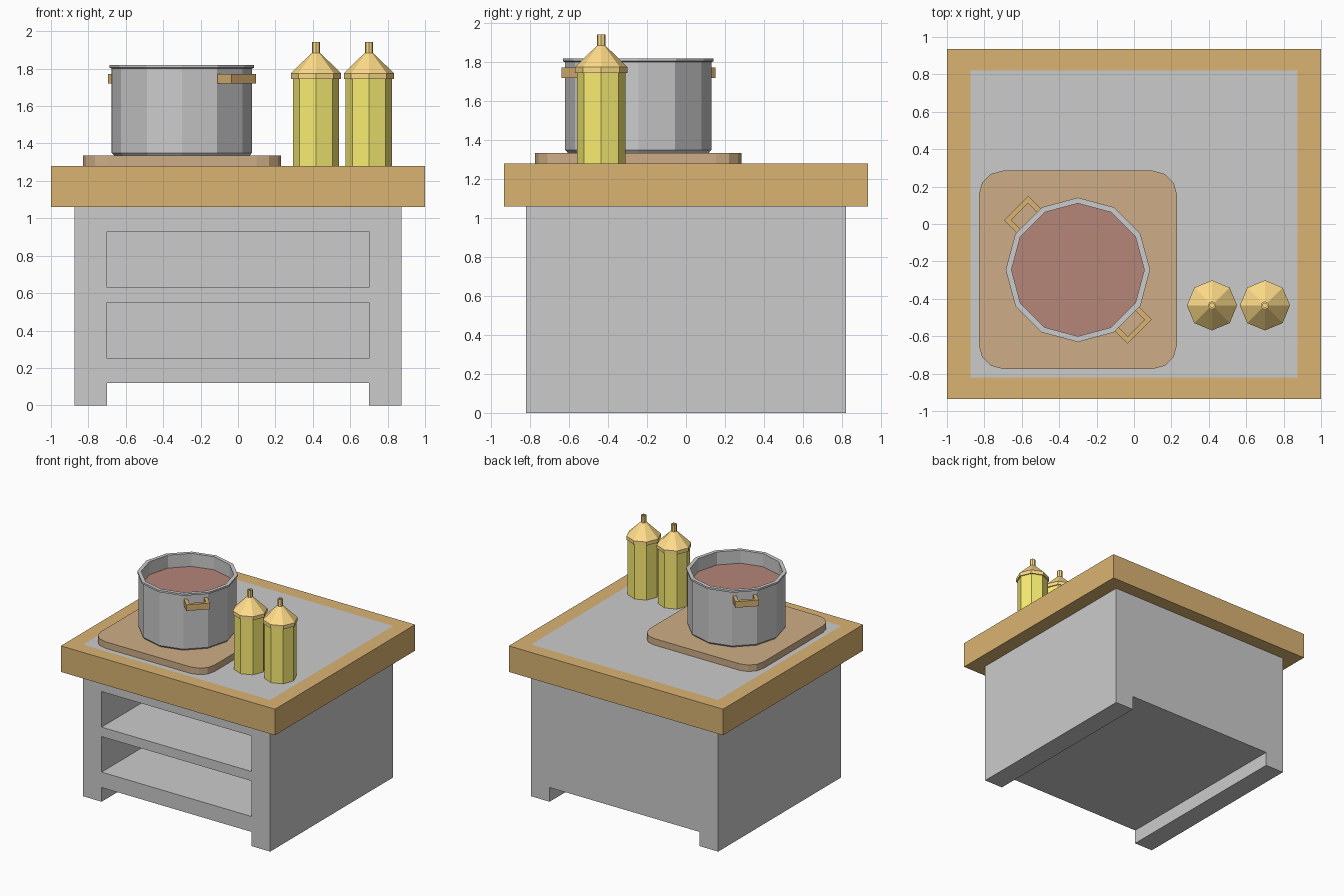
import bpy, bmesh
from math import cos, sin, pi, radians
from mathutils import Matrix

if "Cube" in bpy.data.objects:
    bpy.data.objects.remove(bpy.data.objects["Cube"])


def material(name, rgb):
    m = bpy.data.materials.new(name)
    m.diffuse_color = (*rgb, 1)
    m.use_nodes = True
    m.node_tree.nodes["Principled BSDF"].inputs["Base Color"].default_value = m.diffuse_color
    return m


WOOD = material("wood", (0.70, 0.455, 0.17))
BOARD = material("board_wood", (0.61, 0.42, 0.24))
POT = material("dark_metal", (0.62, 0.63, 0.65))
SOUP = material("soup", (0.46, 0.235, 0.19))
OIL = material("yellow_glass", (0.95, 0.85, 0.17))
CAP = material("cap_orange", (1.0, 0.72, 0.25))


def finish(name, bm, mat=None):
    bmesh.ops.recalc_face_normals(bm, faces=bm.faces)
    me = bpy.data.meshes.new(name)
    bm.to_mesh(me)
    bm.free()
    ob = bpy.data.objects.new(name, me)
    bpy.context.collection.objects.link(ob)
    if mat:
        me.materials.append(mat)
    return ob


def box(name, x0, x1, y0, y1, z0, z1, mat=None, corner=0):
    bm = bmesh.new()
    bmesh.ops.create_cube(bm, size=1)
    for v in bm.verts:
        v.co = ((x0 + x1) / 2 + v.co.x * (x1 - x0),
                (y0 + y1) / 2 + v.co.y * (y1 - y0),
                (z0 + z1) / 2 + v.co.z * (z1 - z0))
    if corner:
        upright = [e for e in bm.edges
                   if abs(e.verts[0].co.z - e.verts[1].co.z) > 1e-4]
        bmesh.ops.bevel(bm, geom=upright, offset=corner, segments=3,
                        profile=0.5, affect='EDGES')
    return finish(name, bm, mat)


def cut(ob, cutters):
    for c in cutters:
        m = ob.modifiers.new("cut", 'BOOLEAN')
        m.operation, m.solver, m.object = 'DIFFERENCE', 'EXACT', c
        bpy.context.view_layer.objects.active = ob
        bpy.ops.object.modifier_apply(modifier=m.name)
        bpy.data.objects.remove(c, do_unlink=True)


def lathe(name, profile, sides, x, y, mat):
    bm = bmesh.new()
    rings = []
    for r, z in profile:
        if r == 0:
            rings.append([bm.verts.new((x, y, z))] * sides)
        else:
            rings.append([bm.verts.new((x + r * cos(2 * pi * i / sides),
                                        y + r * sin(2 * pi * i / sides), z))
                          for i in range(sides)])
    for a, b in zip(rings, rings[1:]):
        for i in range(sides):
            j = (i + 1) % sides
            bm.faces.new(list(dict.fromkeys((a[i], a[j], b[j], b[i]))))
    return finish(name, bm, mat)


def prism(name, outline, z0, z1, mat, matrix):
    bm = bmesh.new()
    f = bm.faces.new([bm.verts.new((px, py, z0)) for px, py in outline])
    ext = bmesh.ops.extrude_face_region(bm, geom=[f])["geom"]
    bmesh.ops.translate(bm, vec=(0, 0, z1 - z0),
                        verts=[g for g in ext if isinstance(g, bmesh.types.BMVert)])
    bm.transform(matrix)
    return finish(name, bm, mat)


# Cabinet with two open shelves and a raised underside
cabinet = box("cabinet", -0.875, 0.875, -0.82, 0.82, 0, 1.28)
cut(cabinet, [box("gap", -0.70, 0.70, -1, 1, -0.2, 0.12),
              box("shelf_low", -0.70, 0.70, -1, 0.70, 0.25, 0.55),
              box("shelf_high", -0.70, 0.70, -1, 0.70, 0.63, 0.93)])

# Wooden frame around the worktop
frame = box("worktop_frame", -1, 1, -0.935, 0.935, 1.06, 1.28, WOOD)
cut(frame, [box("frame_hole", -0.875, 0.875, -0.82, 0.82, 0.9, 1.5)])

# Chopping board
box("chopping_board", -0.83, 0.23, -0.775, 0.285, 1.28, 1.335, BOARD, corner=0.13)

# Pot and its contents
px, py = -0.30, -0.245
lathe("pot", [(0, 1.335), (0.362, 1.335), (0.375, 1.35), (0.375, 1.80), (0.386, 1.805),
              (0.386, 1.82), (0.355, 1.82), (0.355, 1.36), (0, 1.36)], 12, px, py, POT)
lathe("soup", [(0.355, 1.71), (0, 1.71)], 12, px, py, SOUP)

# Pot handles, U-shaped loops on opposite faces
u = [(0.358, -0.092), (0.467, -0.092), (0.467, 0.092), (0.358, 0.092),
     (0.358, 0.064), (0.440, 0.064), (0.440, -0.064), (0.358, -0.064)]
for side, angle in (("front", -45), ("back", 135)):
    prism("pot_handle_" + side, u, 1.72, 1.772, WOOD,
          Matrix.Translation((px, py, 0)) @ Matrix.Rotation(radians(angle), 4, 'Z'))

# Two bottles with conical caps and spouts
for side, bx in (("left", 0.417), ("right", 0.70)):
    lathe("bottle_" + side, [(0, 1.28), (0.124, 1.28), (0.124, 1.75), (0, 1.75)],
          8, bx, -0.435, OIL)
    lathe("bottle_cap_" + side,
          [(0, 1.745), (0.134, 1.745), (0.134, 1.775), (0.022, 1.885), (0.022, 1.943),
           (0.012, 1.943), (0.012, 1.92), (0, 1.92)], 8, bx, -0.435, CAP)
